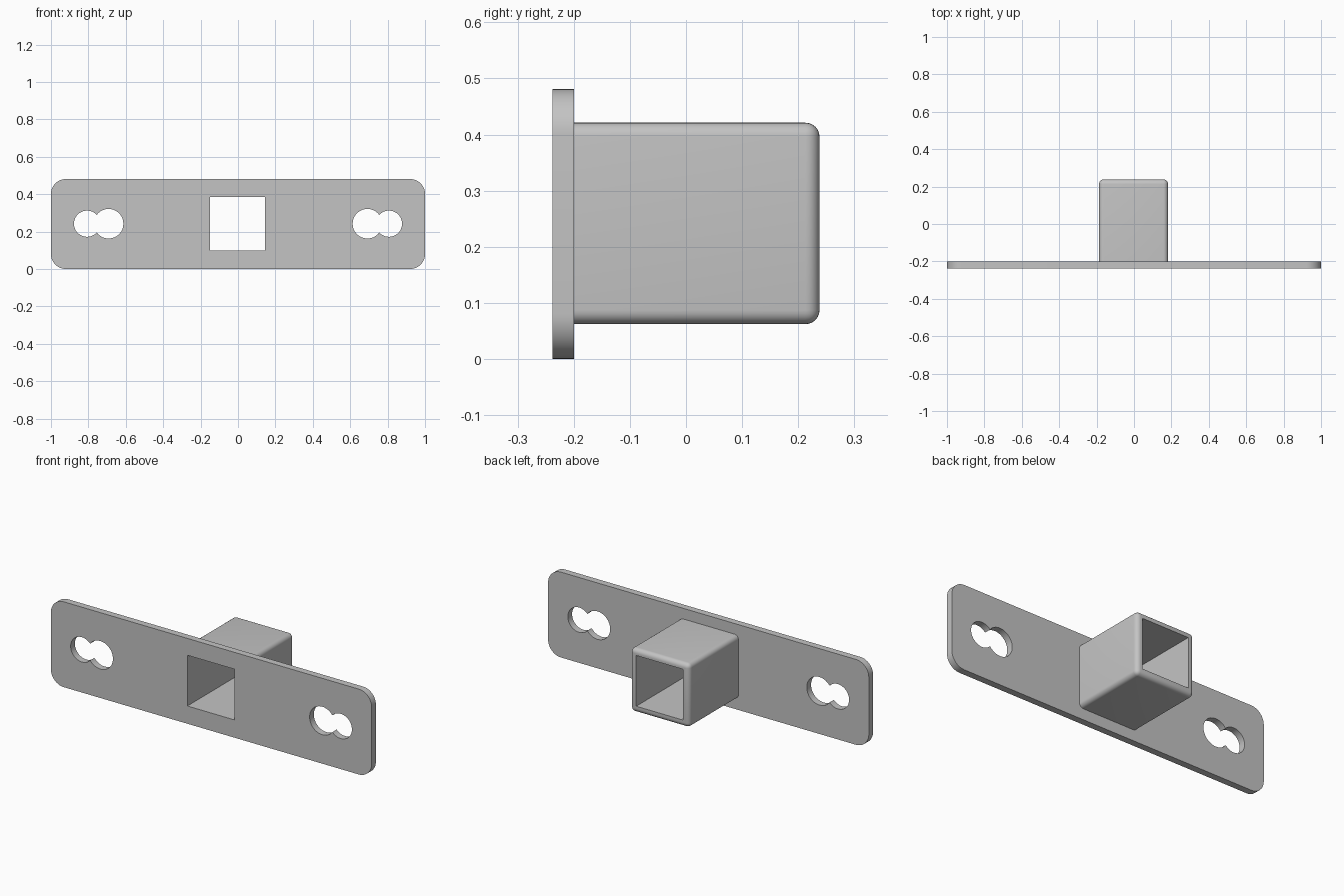
import bpy, bmesh, math
from mathutils import Matrix

default = bpy.data.objects.get("Cube")
if default:
    bpy.data.objects.remove(default, do_unlink=True)

GREY = (0.55, 0.55, 0.55, 1)
metal = bpy.data.materials.new("plain grey")
metal.use_nodes = True
metal.diffuse_color = GREY
metal.node_tree.nodes["Principled BSDF"].inputs["Base Color"].default_value = GREY

MID_Z = 0.242
PLATE_FRONT, PLATE_BACK, SOCKET_END = -0.238, -0.2, 0.238


def add_object(name, bm):
    mesh = bpy.data.meshes.new(name)
    bmesh.ops.recalc_face_normals(bm, faces=bm.faces)
    bm.to_mesh(mesh)
    bm.free()
    mesh.materials.append(metal)
    obj = bpy.data.objects.new(name, mesh)
    bpy.context.collection.objects.link(obj)
    return obj


def box(name, low, high, radius=0, segments=1, rounded=None):
    """Box between two corners; edges picked by the rule are rounded."""
    bm = bmesh.new()
    bmesh.ops.create_cube(bm, size=1)
    for v in bm.verts:
        v.co = [lo if c < 0 else hi for c, lo, hi in zip(v.co, low, high)]
    if rounded:
        bmesh.ops.bevel(bm, geom=[e for e in bm.edges if rounded(e)], offset=radius,
                        segments=segments, profile=0.5, affect='EDGES')
    return add_object(name, bm)


def round_cutter(name, x, radius):
    bm = bmesh.new()
    turn = Matrix.Translation((x, PLATE_FRONT, MID_Z)) @ Matrix.Rotation(math.pi / 2, 4, 'X')
    bmesh.ops.create_cone(bm, cap_ends=True, segments=48, radius1=radius,
                          radius2=radius, depth=0.3, matrix=turn)
    return add_object(name, bm)


def cut(obj, cutters):
    bpy.context.view_layer.objects.active = obj
    for cutter in cutters:
        mod = obj.modifiers.new("cut", 'BOOLEAN')
        mod.operation, mod.solver, mod.object = 'DIFFERENCE', 'EXACT', cutter
        bpy.ops.object.modifier_apply(modifier=mod.name)


# Flat mounting plate with rounded corners
plate = box("mounting_plate", (-1, PLATE_FRONT, 0), (1, PLATE_BACK, 0.481), 0.08, 10,
            lambda e: abs(e.verts[0].co.y - e.verts[1].co.y) > 0.01)

# Square socket, rounded everywhere but where it meets the plate
socket = box("square_socket", (-0.187, PLATE_BACK, 0.062), (0.182, SOCKET_END, 0.421), 0.025, 6,
             lambda e: max(v.co.y for v in e.verts) > 0)

# Square passage through plate and socket, and a double-circle slot at each end
passage = box("passage_cutter", (-0.149, -0.5, 0.1), (0.144, 0.5, 0.386))
slots = []
for side in (-1, 1):
    slots.append(round_cutter("large_slot_cutter", side * 0.692, 0.079))
    slots.append(round_cutter("small_slot_cutter", side * 0.807, 0.07))
cut(plate, [passage] + slots)
cut(socket, [passage])
for cutter in [passage] + slots:
    bpy.data.objects.remove(cutter, do_unlink=True)

# Smooth the rounded edges only
bpy.ops.object.select_all(action='DESELECT')
for obj in (plate, socket):
    obj.select_set(True)
bpy.context.view_layer.objects.active = plate
bpy.ops.object.shade_smooth_by_angle(angle=math.radians(30))
